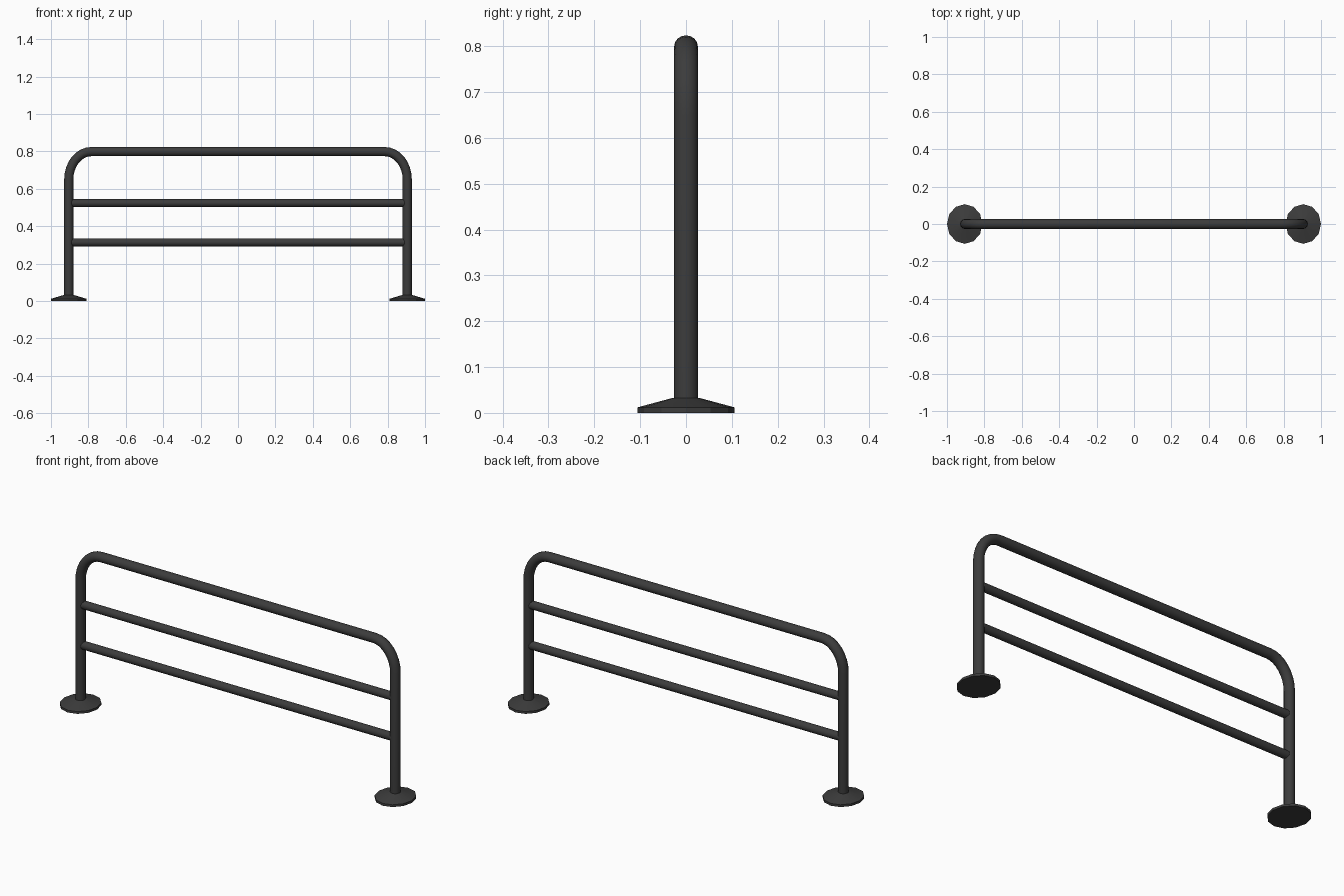
import bpy, bmesh
from math import sin, cos, pi
from mathutils import Vector

if "Cube" in bpy.data.objects:
    bpy.data.objects.remove(bpy.data.objects["Cube"])


def finish(name, bm, angle):
    bmesh.ops.recalc_face_normals(bm, faces=bm.faces)
    mesh = bpy.data.meshes.new(name)
    bm.to_mesh(mesh)
    bm.free()
    mesh.materials.append(steel)
    ob = bpy.data.objects.new(name, mesh)
    bpy.context.collection.objects.link(ob)
    bpy.ops.object.select_all(action='DESELECT')
    ob.select_set(True)
    bpy.context.view_layer.objects.active = ob
    bpy.ops.object.shade_smooth_by_angle(angle=angle)
    return ob


def skin(name, rings, angle):
    """Bridge a list of equal rings and cap both ends."""
    bm = bmesh.new()
    loops = [[bm.verts.new(p) for p in ring] for ring in rings]
    n = len(loops[0])
    for a, b in zip(loops, loops[1:]):
        for i in range(n):
            j = (i + 1) % n
            bm.faces.new((a[i], a[j], b[j], b[i]))
    bm.faces.new(loops[0][::-1])
    bm.faces.new(loops[-1])
    return finish(name, bm, angle)


def tube(name, path, r_plane, r_y, sides=16):
    """Sweep an oval section along (point, normal) pairs in the xz plane."""
    rings = [[p + n * (r_plane * cos(2 * pi * i / sides))
              + Vector((0, r_y * sin(2 * pi * i / sides), 0))
              for i in range(sides)] for p, n in path]
    return skin(name, rings, 0.7)


steel = bpy.data.materials.new("dark_steel")
steel.diffuse_color = (0.045, 0.045, 0.045, 1)
steel.use_nodes = True
steel.node_tree.nodes["Principled BSDF"].inputs["Base Color"].default_value = steel.diffuse_color

POST_X, TOP_Z = 0.905, 0.799
BEND_X, BEND_Z = 0.12, 0.15

# bent hoop: left post, elliptical bends, top bar, right post
left = [(Vector((-POST_X, 0, 0.015)), Vector((-1, 0, 0)))]
for k in range(9):
    t = k / 8 * pi / 2
    p = Vector((-POST_X + BEND_X * (1 - cos(t)), 0, TOP_Z - BEND_Z * (1 - sin(t))))
    n = Vector((-cos(t) / BEND_X, 0, sin(t) / BEND_Z)).normalized()
    left.append((p, n))
right = [(Vector((-p.x, 0, p.z)), Vector((-n.x, 0, n.z))) for p, n in reversed(left)]
tube("hoop_frame", left + right, 0.0245, 0.026)

# horizontal rails
for name, z in (("upper_rail", 0.524), ("lower_rail", 0.314)):
    tube(name, [(Vector((x, 0, z)), Vector((0, 0, 1))) for x in (-0.895, 0.895)],
         0.021, 0.021)

# faceted base flanges
for name, cx in (("left_base", -POST_X), ("right_base", POST_X)):
    rings = [[Vector((cx + 0.895 * r * cos(2 * pi * i / 12), r * sin(2 * pi * i / 12), z))
              for i in range(12)]
             for r, z in ((0.106, 0), (0.106, 0.012), (0.028, 0.033))]
    skin(name, rings, 0.2)
